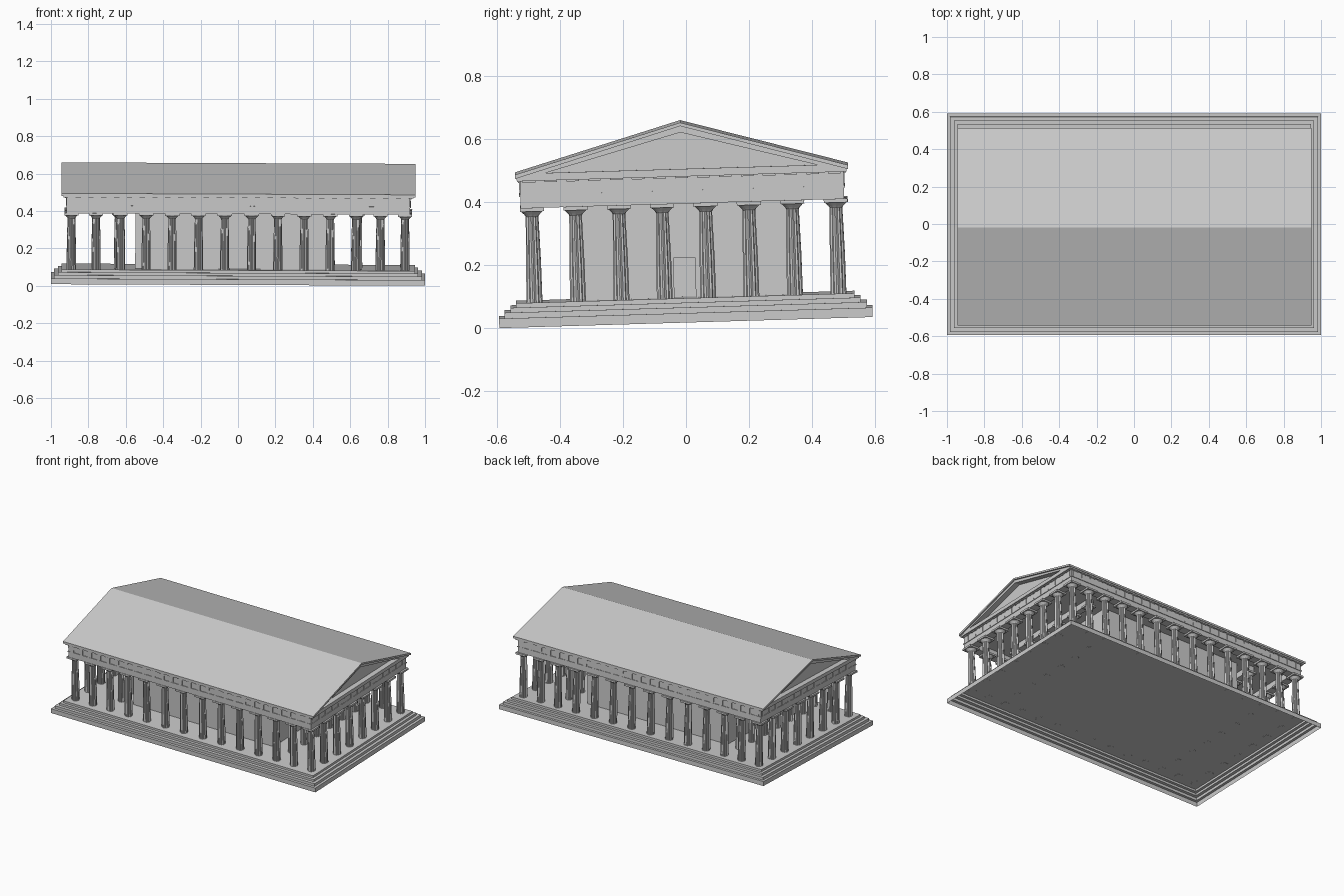
import bpy, bmesh, math
from mathutils import Matrix

cube = bpy.data.objects.get("Cube")
if cube:
    bpy.data.objects.remove(cube, do_unlink=True)

stone = bpy.data.materials.new("grey stone")
stone.use_nodes = True
GREY = (0.6, 0.6, 0.6, 1)
stone.diffuse_color = GREY
stone.node_tree.nodes["Principled BSDF"].inputs["Base Color"].default_value = GREY

# The whole building leans slightly
TILT = (Matrix.Translation((0, 0, 0.0217))
        @ Matrix.Rotation(0.0042, 4, 'Y') @ Matrix.Rotation(0.0297, 4, 'X'))


def place(name, mesh, loc=(0, 0, 0)):
    ob = bpy.data.objects.new(name, mesh)
    bpy.context.scene.collection.objects.link(ob)
    ob.matrix_world = TILT @ Matrix.Translation(loc)
    return ob


def finish(name, bm):
    bmesh.ops.recalc_face_normals(bm, faces=bm.faces)
    mesh = bpy.data.meshes.new(name)
    bm.to_mesh(mesh)
    bm.free()
    mesh.materials.append(stone)
    return mesh


def add_box(bm, x0, x1, y0, y1, z0, z1):
    mat = (Matrix.Translation(((x0 + x1) / 2, (y0 + y1) / 2, (z0 + z1) / 2))
           @ Matrix.Diagonal((x1 - x0, y1 - y0, z1 - z0, 1)))
    bmesh.ops.create_cube(bm, size=1, matrix=mat)


def boxes(name, *specs):
    bm = bmesh.new()
    for s in specs:
        add_box(bm, *s)
    return place(name, finish(name, bm))


def slab(name, hx, hy, z0, z1):
    return boxes(name, (-hx, hx, -hy, hy, z0, z1))


def ring(name, hx, hy, t, z0, z1):
    sides = [(-hx, hx, hy - t, hy, z0, z1), (-hx, hx, -hy, t - hy, z0, z1)]
    ends = [(hx - t, hx, t - hy, hy - t, z0, z1), (-hx, t - hx, t - hy, hy - t, z0, z1)]
    return boxes(name, *sides, *ends)


def prism(name, profile, hx):
    """Extrude a y-z profile along x."""
    bm = bmesh.new()
    face = bm.faces.new([bm.verts.new((-hx, y, z)) for y, z in profile])
    out = bmesh.ops.extrude_face_region(bm, geom=[face])
    new = [v for v in out["geom"] if isinstance(v, bmesh.types.BMVert)]
    bmesh.ops.translate(bm, verts=new, vec=(2 * hx, 0, 0))
    return place(name, finish(name, bm))


def bridge(bm, rows):
    for low, high in zip(rows, rows[1:]):
        for i in range(len(low)):
            j = (i + 1) % len(low)
            bm.faces.new((low[i], low[j], high[j], high[i]))


FLOOR, BEAM, FRIEZE = 0.077, 0.377, 0.416


def column_mesh(name, r, flutes=12):
    """Fluted tapering shaft, flared echinus and square abacus."""
    bm = bmesh.new()
    n = flutes * 2
    levels = [(FLOOR - 0.001, r, 0.85), (0.2, r * 0.96, 0.85), (0.35, r * 0.8, 0.85),
              (0.356, r * 0.95, 1), (0.367, r * 1.4, 1)]
    rows = []
    for z, rad, dip in levels:
        row = []
        for i in range(n):
            a = math.tau * i / n
            k = rad * (dip if i % 2 else 1)
            row.append(bm.verts.new((k * math.cos(a), k * math.sin(a), z)))
        rows.append(row)
    bridge(bm, rows)
    bm.faces.new(rows[0])
    bm.faces.new(rows[-1])
    w = r * 1.52
    add_box(bm, -w, w, -w, w, 0.366, BEAM + 0.001)
    return finish(name, bm)


# Stepped platform, a shell that is hollow underneath
bm = bmesh.new()
loops, bottom = [], 0
for inset, top in [(0, 0.03), (0.017, 0.048), (0.037, 0.063), (0.055, FLOOR)]:
    hx, hy = 1 - inset, 0.592 - inset
    for z in (bottom, top):
        loops.append([bm.verts.new((sx * hx, sy * hy, z))
                      for sx, sy in ((-1, -1), (1, -1), (1, 1), (-1, 1))])
    bottom = top
bridge(bm, loops)
bm.faces.new(loops[-1])
place("stepped_platform", finish("stepped_platform", bm))

# Outer colonnade, 14 by 8, and six porch columns at each end
col_x = [0.072, 0.212, 0.353, 0.492, 0.629, 0.76, 0.892]
col_y = [0.069, 0.206, 0.344, 0.482]
SHIFT = 0.004
outer = column_mesh("outer_column", 0.025)
inner = column_mesh("porch_column", 0.021)
for sx in (-1, 1):
    for sy in (-1, 1):
        for x in col_x:
            place("side_column", outer, (sx * x, sy * col_y[-1] + SHIFT, 0))
        for y in col_y[:-1]:
            place("end_column", outer, (sx * col_x[-1], sy * y + SHIFT, 0))
            place("porch_column", inner, (sx * 0.643, sy * y + SHIFT, 0))

# Inner hall with a doorway at each end and a cross wall
X0, X1, HY, T, CEIL = -0.55, 0.51, 0.34, 0.025, 0.42
DOOR, LINTEL = 0.034, 0.203
walls = [(X0, X1, HY - T, HY, FLOOR, CEIL), (X0, X1, -HY, T - HY, FLOOR, CEIL),
         (-0.26, T - 0.26, T - HY, HY - T, FLOOR, CEIL)]
for x in (X0, X1 - T):
    walls += [(x, x + T, DOOR, HY - T, FLOOR, CEIL),
              (x, x + T, T - HY, -DOOR, FLOOR, CEIL),
              (x, x + T, -DOOR, DOOR, LINTEL, CEIL)]
boxes("hall_walls", *walls)

# Beams over the porches and ceiling
boxes("porch_beams", *[(s * 0.643 - 0.02, s * 0.643 + 0.02, -0.37, 0.37, BEAM, CEIL)
                       for s in (-1, 1)])
slab("ceiling", 0.88, 0.475, 0.416, 0.425)

# Entablature
HX, HYE = 0.918, 0.513
ring("architrave", HX, HYE, 0.055, BEAM, FRIEZE)
ring("architrave_band", HX + 0.004, HYE + 0.004, 0.059, FRIEZE - 0.003, FRIEZE + 0.003)
ring("frieze", HX, HYE, 0.055, FRIEZE, 0.465)
slab("cornice", 0.936, 0.523, 0.463, 0.478)

# Frieze plates and the small blocks under the cornice
plates, blocks = [], []
for s in (-1, 1):
    for i in range(27):
        x = (i - 13) * 0.0685
        plates.append((x - 0.014, x + 0.014, s * HYE - 0.003, s * HYE + 0.003, 0.418, 0.462))
        blocks.append((x - 0.02, x + 0.02, s * HYE - 0.007, s * HYE + 0.007, 0.458, 0.464))
    for i in range(15):
        y = (i - 7) * 0.0692
        plates.append((s * HX - 0.003, s * HX + 0.003, y - 0.014, y + 0.014, 0.418, 0.462))
        blocks.append((s * HX - 0.009, s * HX + 0.009, y - 0.02, y + 0.02, 0.458, 0.464))
boxes("frieze_plates", *plates)
boxes("cornice_blocks", *blocks)

# Pediment and roof
prism("gable_wall", [(-0.5, 0.472), (0.5, 0.472), (0, 0.617)], 0.9)
slab("pediment_ledge", 0.936, 0.488, 0.477, 0.487)
prism("raking_cornice", [(-0.517, 0.464), (0, 0.603), (0.517, 0.464),
                         (0.517, 0.478), (0, 0.626), (-0.517, 0.478)], 0.936)
prism("roof", [(-0.528, 0.471), (0, 0.623), (0.528, 0.471),
               (0.528, 0.484), (0, 0.634), (-0.528, 0.484)], 0.946)
